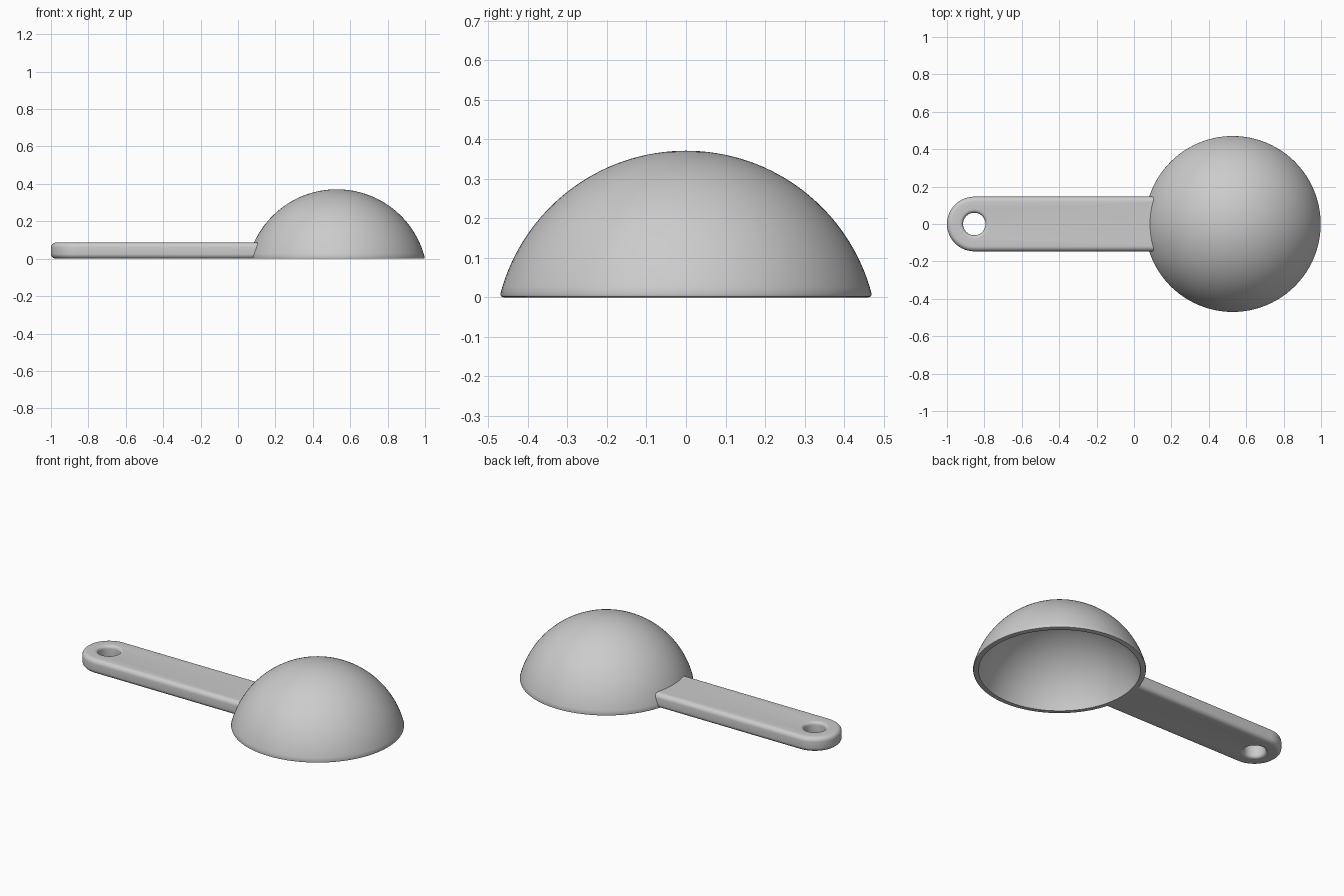
import bpy, bmesh
from math import sin, cos, pi, sqrt, asin

if "Cube" in bpy.data.objects:
    bpy.data.objects.remove(bpy.data.objects["Cube"])

# Single plain grey
grey = bpy.data.materials.new("light grey")
grey.use_nodes = True
GREY = (0.6, 0.6, 0.6, 1)
grey.diffuse_color = GREY
grey.node_tree.nodes["Principled BSDF"].inputs["Base Color"].default_value = GREY

BOWL_X, BOWL_Z = 0.528, -0.115   # centre of the bowl's sphere
R_OUT, R_IN = 0.486, 0.455       # outer and inner sphere
R_MID = 0.47                     # where the handle ends, inside the wall


def finish(bm, name):
    bmesh.ops.remove_doubles(bm, verts=bm.verts, dist=1e-5)
    bmesh.ops.recalc_face_normals(bm, faces=bm.faces)
    mesh = bpy.data.meshes.new(name)
    bm.to_mesh(mesh)
    bm.free()
    mesh.materials.append(grey)
    obj = bpy.data.objects.new(name, mesh)
    bpy.context.collection.objects.link(obj)
    bpy.ops.object.select_all(action="DESELECT")
    obj.select_set(True)
    bpy.context.view_layer.objects.active = obj
    bpy.ops.object.shade_smooth_by_angle(angle=0.6)
    return obj


# Bowl: hollow dome, a wall profile spun round its axis
def arc(radius, z_low, steps=32):
    start = asin((z_low - BOWL_Z) / radius)
    angles = [start + (pi / 2 - start) * i / steps for i in range(steps + 1)]
    return [(radius * cos(a), BOWL_Z + radius * sin(a)) for a in angles]


outer, inner = arc(R_OUT, 0.008), arc(R_IN, 0)
rim_r = outer[0][0]
rim = [(rim_r - 0.008, 0), (rim_r - 0.002, 0.002)]
profile = inner[::-1] + rim + outer
bm = bmesh.new()
verts = [bm.verts.new((BOWL_X + r, 0, z)) for r, z in profile]
edges = [bm.edges.new(pair) for pair in zip(verts, verts[1:])]
bmesh.ops.spin(bm, geom=verts + edges, cent=(BOWL_X, 0, 0), axis=(0, 0, 1),
               angle=2 * pi, steps=96, use_merge=True)
finish(bm, "bowl")

# Handle: rounded bar with a hanging hole, ending in the bowl wall
HALF_W, THICK, CAP_X = 0.146, 0.086, -0.854
HOLE_R, SEGS = 0.06, 96


def fillet(radius, steps=6):
    """Inset and height up one side, rounded at bottom and top."""
    low = [(radius * (1 - sin(a)), radius * (1 - cos(a)))
           for a in (pi / 2 * i / steps for i in range(steps + 1))]
    return low + [(d, THICK - z) for d, z in low[::-1]]


def outline_point(t, inset, z):
    r = HALF_W - inset
    if cos(t) < 1e-6:
        return (CAP_X + r * cos(t), r * sin(t), z)
    y = r * max(-1, min(1, 1.01 * sin(t)))
    return (BOWL_X - sqrt(R_MID ** 2 - (z - BOWL_Z) ** 2 - y * y), y, z)


def hole_point(t, inset, z):
    r = HOLE_R + inset
    return (CAP_X + r * cos(t), r * sin(t), z)


bm = bmesh.new()
turns = [2 * pi * i / SEGS for i in range(SEGS)]
rings = [[bm.verts.new(outline_point(t, d, z)) for t in turns]
         for d, z in fillet(0.026)]
rings += [[bm.verts.new(hole_point(t, d, z)) for t in turns]
          for d, z in fillet(0.018)[::-1]]
for a, b in zip(rings, rings[1:] + rings[:1]):
    for i in range(SEGS):
        j = (i + 1) % SEGS
        bm.faces.new((a[i], a[j], b[j], b[i]))
finish(bm, "handle")
